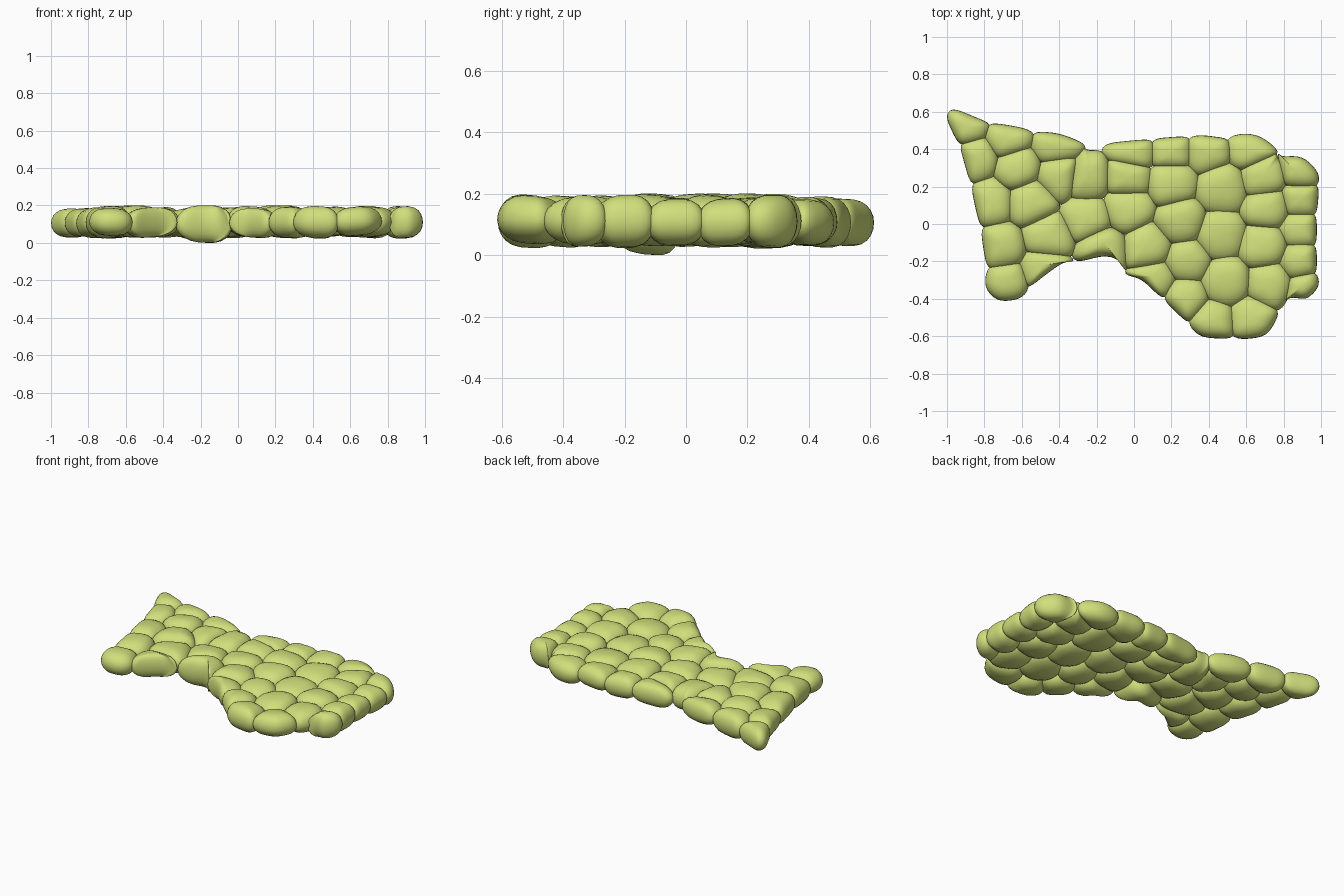
import bpy, bmesh, math, random
from mathutils import Vector

if "Cube" in bpy.data.objects:
    bpy.data.objects.remove(bpy.data.objects["Cube"])

random.seed(4)

# outline of the paved patch, seen from above
OUTLINE = [(-1.01, .58), (-.98, .625), (-.79, .545), (-.6, .515), (-.54, .495), (-.4, .485), (-.24, .42),
           (-.28, .38), (-.17, .40), (-.16, .43), (.1, .455), (.37, .475), (.48, .455), (.57, .485),
           (.67, .475), (.79, .38), (.74, .34), (.81, .36), (.9, .365), (.995, .27), (.975, .05),
           (.975, -.25), (.995, -.33), (.92, -.41), (.83, -.38), (.77, -.49), (.71, -.6), (.58, -.615),
           (.35, -.605), (.25, -.49), (.14, -.39), (.03, -.28), (-.06, -.28), (-.05, -.2), (-.14, -.155),
           (-.34, -.22), (-.35, -.18), (-.54, -.32), (-.6, -.4), (-.73, -.415), (-.8, -.34),
           (-.785, -.24), (-.815, -.05), (-.87, .2), (-.925, .4)]

# stone centres
LEFT = [(-.90, .53), (-.85, .35), (-.67, .46), (-.42, .42), (-.62, .30), (-.40, .26), (-.25, .24),
        (-.77, .12), (-.55, .12), (-.72, -.13), (-.46, -.07), (-.25, .03), (-.69, -.32), (-.48, -.25)]
MIDDLE = [(-.17, -.14), (-.03, .24), (-.03, .09), (0, .40), (.20, .40), (.39, .40), (.20, .22),
          (.25, .01), (.08, -.13), (.28, -.2), (.11, -.30), (.27, -.40), (.42, -.53)]
RIGHT = [(.62, .42), (.47, .19), (.70, .24), (.90, .28), (.46, -.06), (.72, .09), (.90, .13),
         (.90, -.03), (.90, -.2), (.70, -.12), (.49, -.31), (.73, -.32), (.93, -.35), (.63, -.52)]
SEEDS = [Vector(p) for p in LEFT + MIDDLE + RIGHT]
BENT = SEEDS[len(LEFT)]      # the taller bent stone at the inner corner

mat = bpy.data.materials.new("moss_green")
mat.diffuse_color = (.64, .74, .2, 1)
mat.use_nodes = True
mat.node_tree.nodes["Principled BSDF"].inputs["Base Color"].default_value = mat.diffuse_color


def clip(poly, mid, n):
    """Keep the part of the polygon on the near side of a line."""
    out = []
    for a, b in zip(poly, poly[1:] + poly[:1]):
        da, db = (a - mid).dot(n), (b - mid).dot(n)
        if da <= 0:
            out.append(a)
        if (da < 0) != (db < 0) and da != db:
            out.append(a.lerp(b, da / (da - db)))
    return out


def cell(seed):
    """Rounded footprint of one stone, slightly overlapping its neighbours."""
    poly = [Vector(p) for p in OUTLINE]
    for other in SEEDS:
        if other is not seed:
            n = (other - seed).normalized()
            poly = clip(poly, (seed + other) / 2 + n * .012, n)
    # resample evenly, then relax the corners
    ends = poly[1:] + poly[:1]
    total = sum((b - a).length for a, b in zip(poly, ends))
    count, pts, run = 32, [], 0
    for a, b in zip(poly, ends):
        d = (b - a).length
        while len(pts) < count and len(pts) * total / count <= run + d:
            pts.append(a.lerp(b, (len(pts) * total / count - run) / max(d, 1e-9)))
        run += d
    for _ in range(5):
        m = len(pts)
        pts = [pts[i] * .5 + (pts[i - 1] + pts[(i + 1) % m]) * .25 for i in range(m)]
    return pts


def stone(index, seed):
    pts = cell(seed)
    bent = seed is BENT
    mid = Vector((-.16, -.1)) if bent else sum(pts, Vector((0, 0))) / len(pts)
    h = .1 if bent else random.uniform(.074, .086)
    zc = .1 if bent else .11 + random.uniform(-.005, .006)
    tilt = Vector((random.uniform(-.08, .08), random.uniform(-.08, .08)))
    bm = bmesh.new()
    rings = []
    for deg in (-80, -65, -48, -32, -16, 0, 16, 32, 48, 65, 80):
        t = math.radians(deg)
        r, z = 1.03 * math.cos(t) ** .7, h * math.sin(t)
        ring = []
        for p in pts:
            q = mid + (p - mid) * r
            ring.append(bm.verts.new((q.x, q.y, zc + z + tilt.dot(q - mid) * abs(math.sin(t)))))
        rings.append(ring)
    n = len(pts)
    for lo, hi in zip(rings, rings[1:]):
        for i in range(n):
            bm.faces.new((lo[i], lo[(i + 1) % n], hi[(i + 1) % n], hi[i]))
    for ring, z in ((rings[0], zc - h), (rings[-1], zc + h)):
        tip = bm.verts.new((mid.x, mid.y, z))
        for i in range(n):
            bm.faces.new((ring[i], ring[(i + 1) % n], tip))
    bmesh.ops.recalc_face_normals(bm, faces=bm.faces)
    for f in bm.faces:
        f.smooth = True
    mesh = bpy.data.meshes.new(f"stone_{index:02d}")
    bm.to_mesh(mesh)
    bm.free()
    mesh.materials.append(mat)
    bpy.context.collection.objects.link(bpy.data.objects.new(mesh.name, mesh))


for i, s in enumerate(SEEDS):
    stone(i + 1, s)
